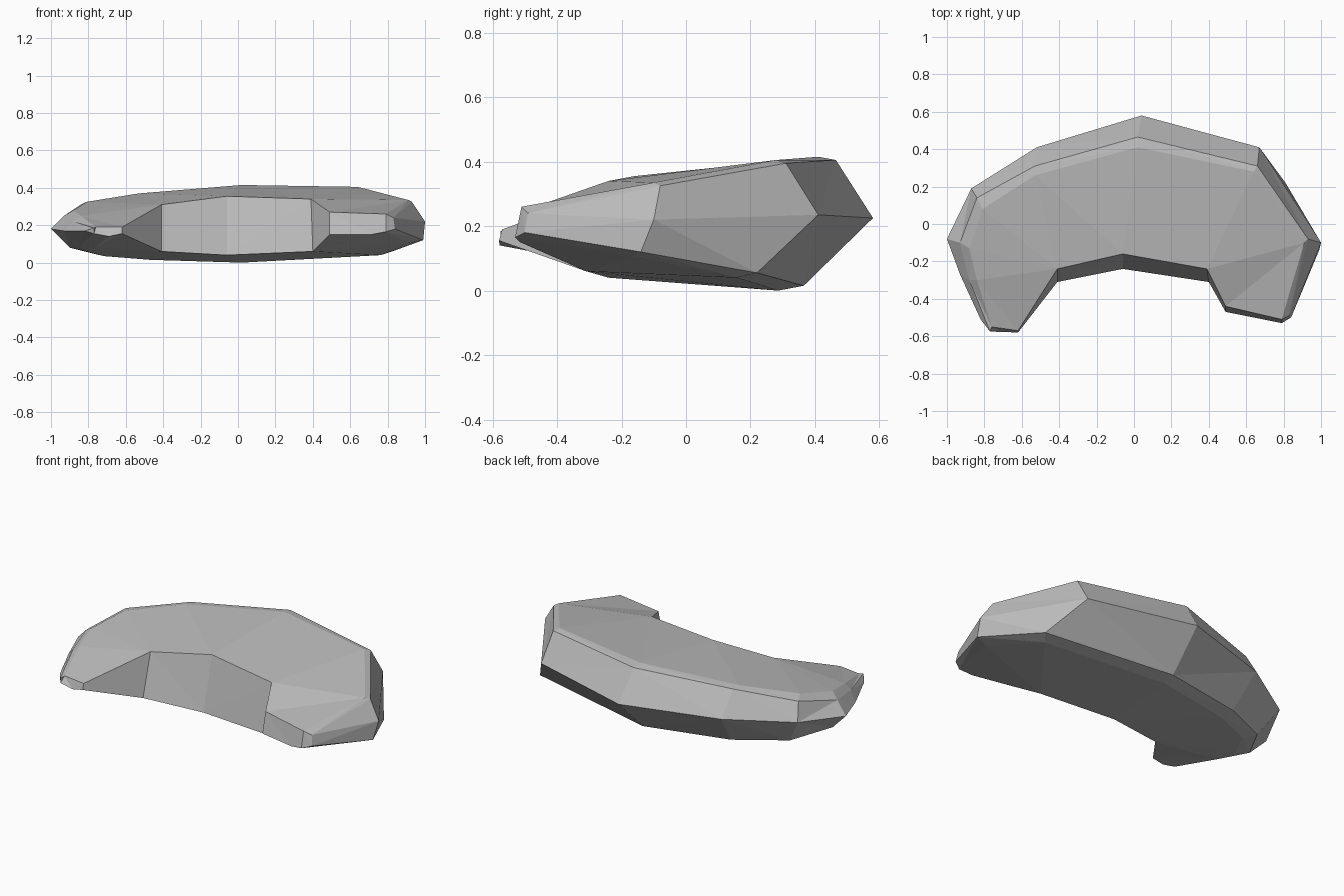
import bpy
import bmesh
from mathutils import Vector

default_cube = bpy.data.objects.get("Cube")
if default_cube:
    bpy.data.objects.remove(default_cube, do_unlink=True)

# Single stone colour
stone = bpy.data.materials.new("stone_grey")
stone.use_nodes = True
grey = (0.5, 0.5, 0.5, 1.0)
stone.diffuse_color = grey
stone.node_tree.nodes["Principled BSDF"].inputs["Base Color"].default_value = grey

# Inner curve of the crescent: (top corner, bottom corner), from -x tip to +x tip
inner_curve = [
    ((-.62, -.57, .19), (-.62, -.58, .155)),
    ((-.41, -.24, .31), (-.41, -.31, .06)),
    ((-.06, -.16, .355), (-.06, -.24, .04)),
    ((.39, -.24, .34), (.4, -.31, .06)),
    ((.49, -.44, .27), (.49, -.47, .15)),
]

# Outer rim stations: inner corner index, then cap, ridge, widest point, lower edge
outer_rim = [
    (0, (-.76, -.55, .19), (-.77, -.575, .185), (-.82, -.51, .17), (-.77, -.575, .155)),
    (1, (-.84, -.3, .25), (-.88, -.3, .22), (-.93, -.27, .17), (-.84, -.28, .1)),
    (1, (-.88, -.13, .28), (-.93, -.1, .25), (-1, -.08, .18), (-.9, -.1, .08)),
    (1, (-.81, .08, .325), (-.84, .14, .31), (-.87, .19, .21), (-.77, .12, .05)),
    (1, (-.53, .26, .37), (-.53, .31, .365), (-.52, .41, .22), (-.48, .26, .03)),
    (2, (.02, .41, .415), (.02, .465, .405), (.04, .58, .225), (.03, .365, .015)),
    (3, (.64, .28, .405), (.66, .31, .395), (.67, .41, .235), (.81, .22, .055)),
    (3, (.91, -.1, .335), (.93, -.08, .325), (1, -.1, .22), (.99, -.14, .12)),
    (4, (.79, -.51, .26), (.83, -.49, .24), (.84, -.5, .18), (.79, -.53, .165)),
]


def underside_bevel(low, inner_bottom):
    """Step in from the lower edge towards the inner curve."""
    inward = Vector(inner_bottom) - Vector(low)
    inward.z = 0
    return Vector(low) + inward.normalized() * .08 - Vector((0, 0, .015))


def add_face(bm, corners):
    """Add a face, skipping repeated corners."""
    unique = list(dict.fromkeys(corners))
    if len(unique) > 2:
        bm.faces.new(unique)


# Cross-sections around the crescent, sharing the inner corners
bm = bmesh.new()
inner_verts = [[bm.verts.new(p) for p in pair] for pair in inner_curve]
sections = []
for index, *points in outer_rim:
    top, bottom = inner_verts[index]
    points.append(underside_bevel(points[-1], bottom.co))
    sections.append([top] + [bm.verts.new(p) for p in points] + [bottom])

# Skin neighbouring sections and close both tips
for first, second in zip(sections, sections[1:]):
    for i in range(len(first)):
        j = (i + 1) % len(first)
        add_face(bm, (first[i], first[j], second[j], second[i]))
add_face(bm, sections[0])
add_face(bm, sections[-1])

bmesh.ops.triangulate(bm, faces=bm.faces[:], quad_method="BEAUTY")
bmesh.ops.recalc_face_normals(bm, faces=bm.faces[:])

mesh = bpy.data.meshes.new("crescent_rock")
bm.to_mesh(mesh)
bm.free()
mesh.materials.append(stone)
rock = bpy.data.objects.new("crescent_rock", mesh)
bpy.context.collection.objects.link(rock)
